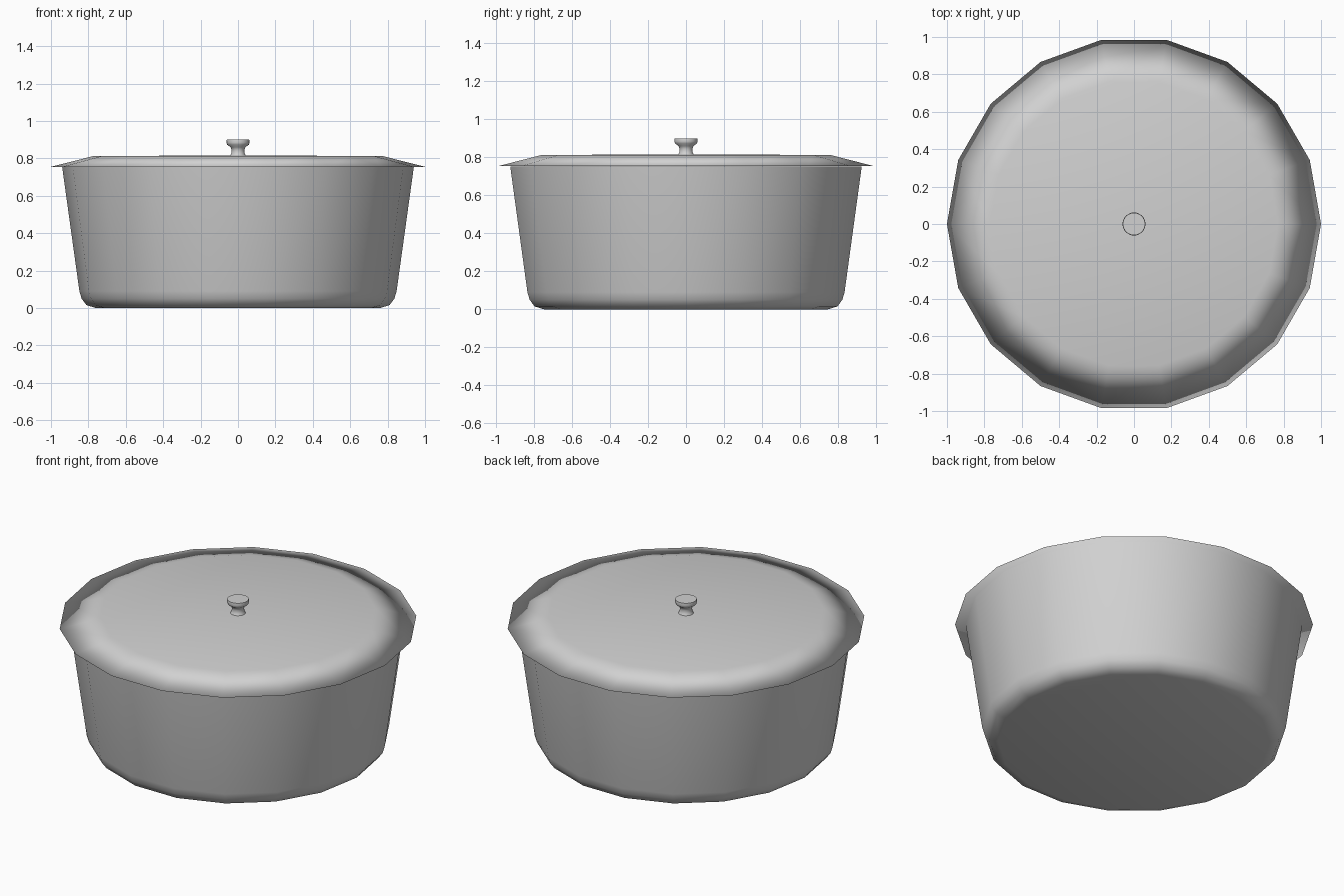
import bpy
import bmesh
import math

SIDES = 18

if "Cube" in bpy.data.objects:
    bpy.data.objects.remove(bpy.data.objects["Cube"], do_unlink=True)

metal = bpy.data.materials.new("grey metal")
metal.use_nodes = True
GREY = (0.64, 0.64, 0.64, 1)
metal.diffuse_color = GREY
metal.node_tree.nodes["Principled BSDF"].inputs["Base Color"].default_value = GREY


def lathe(name, profile, smooth_angle):
    """Revolve (radius, height) points around z; radius 0 becomes a pole."""
    bm = bmesh.new()
    rings = []
    for r, z in profile:
        if r == 0:
            rings.append([bm.verts.new((0, 0, z))] * SIDES)
        else:
            angles = [math.tau * i / SIDES for i in range(SIDES)]
            rings.append([bm.verts.new((r * math.cos(a), r * math.sin(a), z)) for a in angles])
    for low, high in zip(rings, rings[1:]):
        for i in range(SIDES):
            j = (i + 1) % SIDES
            corners = dict.fromkeys((low[i], low[j], high[j], high[i]))
            bm.faces.new(list(corners))
    bmesh.ops.recalc_face_normals(bm, faces=bm.faces)
    mesh = bpy.data.meshes.new(name)
    bm.to_mesh(mesh)
    bm.free()
    mesh.materials.append(metal)
    obj = bpy.data.objects.new(name, mesh)
    bpy.context.collection.objects.link(obj)
    bpy.ops.object.select_all(action="DESELECT")
    obj.select_set(True)
    bpy.context.view_layer.objects.active = obj
    if smooth_angle is None:
        bpy.ops.object.shade_smooth()
    else:
        bpy.ops.object.shade_smooth_by_angle(angle=math.radians(smooth_angle))
    return obj


# Tapered pot with a rounded foot, a rim and an inner wall
lathe("pot", [(0, 0), (0.76, 0), (0.81, 0.015), (0.836, 0.05), (0.848, 0.09),
              (0.94, 0.753), (0.91, 0.753), (0.82, 0.09), (0.76, 0.03), (0, 0.03)], 60)

# Wide lid with a thin overhanging edge, smooth all the way round
lathe("lid", [(0, 0.755), (1, 0.755), (0.77, 0.813), (0, 0.815)], None)

# Waisted knob with a flat cap
lathe("lid_knob", [(0, 0.81), (0.045, 0.81), (0.036, 0.825), (0.034, 0.845),
                   (0.04, 0.86), (0.058, 0.873), (0.062, 0.885), (0.06, 0.9), (0, 0.9)], 50)
